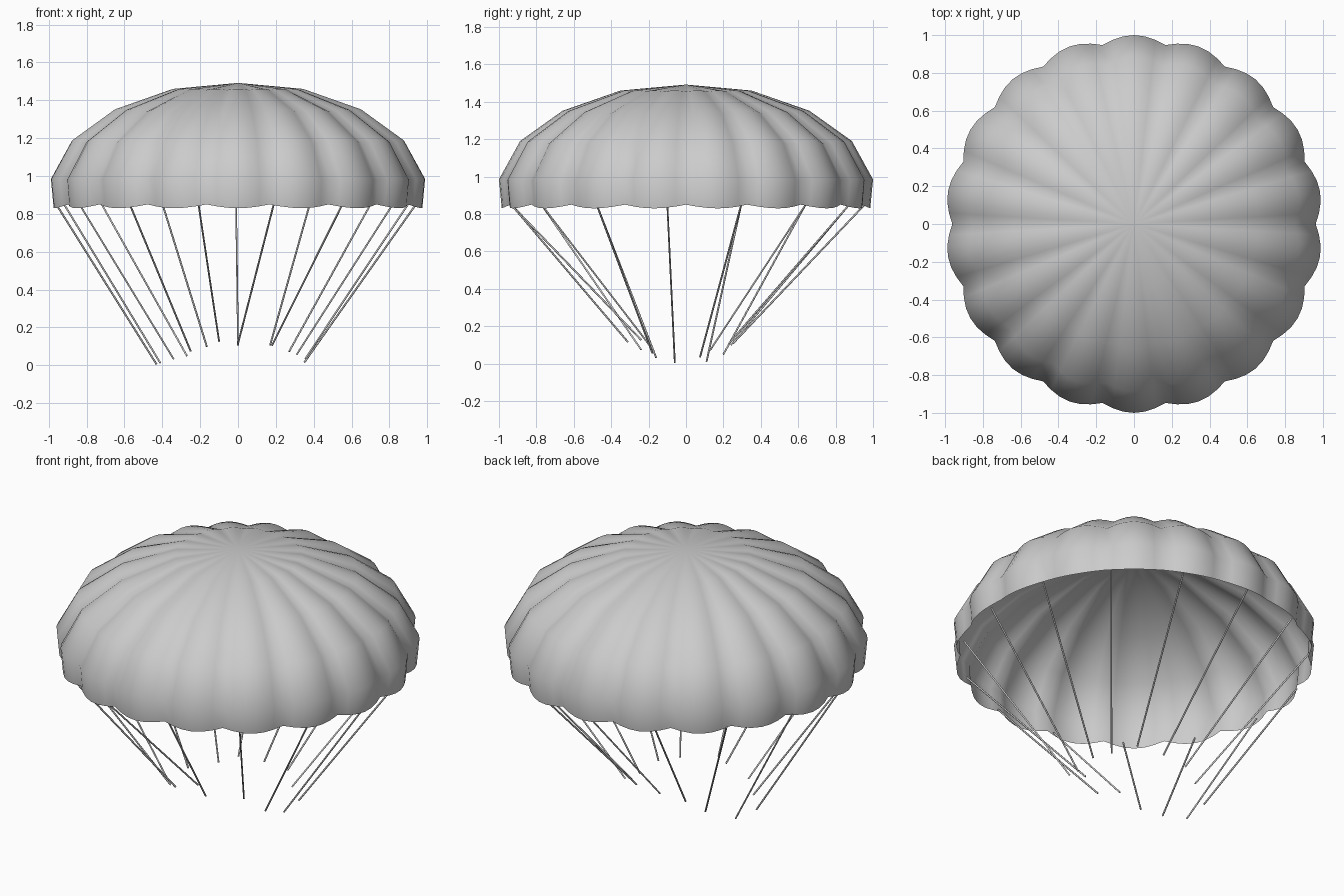
import bpy, bmesh
from math import sin, cos, pi, radians
from mathutils import Vector

if "Cube" in bpy.data.objects:
    bpy.data.objects.remove(bpy.data.objects["Cube"])

GORES, SEG = 18, 6

# Canopy profiles (radius, height) along the gore centre and along the seam
BULGE = [(.35, 1.46), (.66, 1.352), (.887, 1.19), (1.0, .985), (.985, .83)]
SEAM = [(.345, 1.454), (.637, 1.337), (.853, 1.172), (.962, .98), (.953, .85)]


def finish(bm, name):
    mesh = bpy.data.meshes.new(name)
    bmesh.ops.recalc_face_normals(bm, faces=bm.faces[:])
    bm.to_mesh(mesh)
    bm.free()
    ob = bpy.data.objects.new(name, mesh)
    bpy.context.collection.objects.link(ob)
    for p in mesh.polygons:
        p.use_smooth = True
    return ob


# Scalloped canopy, open underneath
bm = bmesh.new()
n = GORES * SEG
apex = bm.verts.new((0, 0, 1.492))
rings = []
for (rb, zb), (rs, zs) in zip(BULGE, SEAM):
    ring = []
    for i in range(n):
        a = 2 * pi * i / n
        t = abs(sin(a * GORES / 2))
        r = rs + (rb - rs) * t
        ring.append(bm.verts.new((r * cos(a), r * sin(a), zs + (zb - zs) * t)))
    rings.append(ring)
for i in range(n):
    j = (i + 1) % n
    bm.faces.new((apex, rings[0][i], rings[0][j]))
    for up, low in zip(rings, rings[1:]):
        bm.faces.new((up[i], low[i], low[j], up[j]))
finish(bm, "canopy")

# Suspension lines: lower ends, every 24 degrees starting at -78
ENDS = [(0, -.31, .115), (.18, -.2, .105), (.31, -.18, .057), (.35, -.06, .015),
        (.355, .075, .035), (.27, .13, .073), (.17, .23, .108), (0, .25, .107),
        (-.165, .24, .1), (-.27, .2, .05), (-.41, .11, .012), (-.43, -.06, .005),
        (-.34, -.16, .033), (-.25, -.24, .075), (-.1, -.24, .127)]


def line(name, lo, hi, radius=.005, sides=6):
    d = hi - lo
    bm = bmesh.new()
    bmesh.ops.create_cone(bm, cap_ends=True, segments=sides, radius1=radius,
                          radius2=radius, depth=d.length)
    rot = d.to_track_quat('Z', 'Y').to_matrix()
    bmesh.ops.rotate(bm, verts=bm.verts[:], matrix=rot)
    bmesh.ops.translate(bm, verts=bm.verts[:], vec=(lo + hi) / 2)
    ob = finish(bm, name)
    bpy.ops.object.select_all(action='DESELECT')
    ob.select_set(True)
    bpy.context.view_layer.objects.active = ob
    bpy.ops.object.shade_smooth_by_angle(angle=radians(65))


for k, end in enumerate(ENDS):
    a = radians(-78 + 24 * k)
    top = Vector((.955 * cos(a) - .01, .955 * sin(a), .85))
    line(f"suspension_line_{k + 1}", Vector(end), top)
